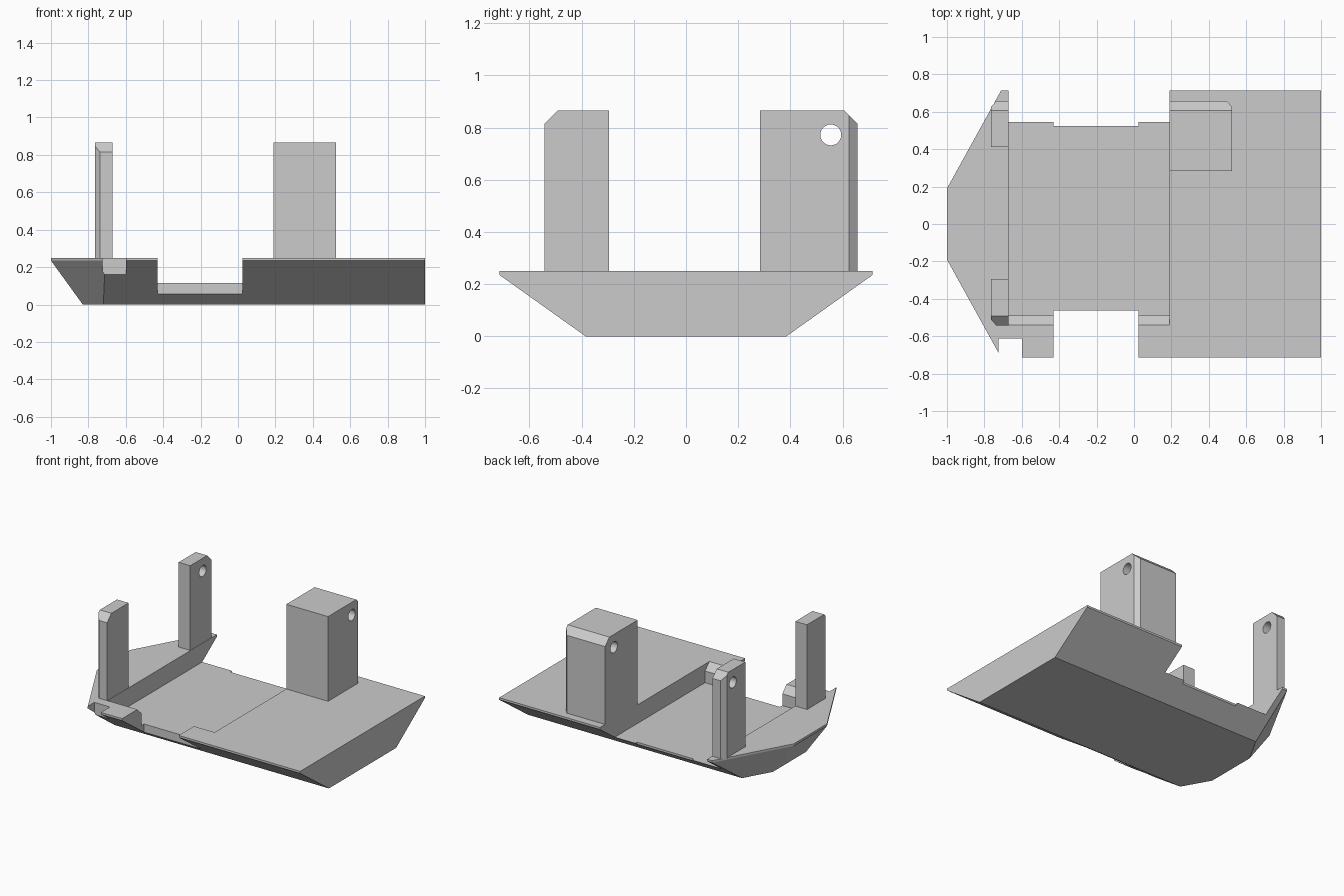
import bpy, bmesh, math
from mathutils import Matrix, Vector

if "Cube" in bpy.data.objects:
    bpy.data.objects.remove(bpy.data.objects["Cube"])

grey = bpy.data.materials.new("plain grey")
grey.use_nodes = True
grey.diffuse_color = (0.6, 0.6, 0.6, 1)
grey.node_tree.nodes["Principled BSDF"].inputs["Base Color"].default_value = (0.6, 0.6, 0.6, 1)


def finish(name, bm):
    bmesh.ops.recalc_face_normals(bm, faces=bm.faces)
    mesh = bpy.data.meshes.new(name)
    bm.to_mesh(mesh)
    bm.free()
    mesh.materials.append(grey)
    ob = bpy.data.objects.new(name, mesh)
    bpy.context.collection.objects.link(ob)
    return ob


def loft(name, *rings):
    """Closed solid through rings of 3D points."""
    bm = bmesh.new()
    loops = [[bm.verts.new(p) for p in ring] for ring in rings]
    n = len(loops[0])
    for a, b in zip(loops, loops[1:]):
        for i in range(n):
            j = (i + 1) % n
            bm.faces.new((a[i], a[j], b[j], b[i]))
    bm.faces.new(loops[0])
    bm.faces.new(loops[-1])
    return finish(name, bm)


def prism_x(name, profile, x0, x1):
    return loft(name, *[[(x, y, z) for y, z in profile] for x in (x0, x1)])


def prism_z(name, plan, z0, z1):
    return loft(name, *[[(x, y, z) for x, y in plan] for z in (z0, z1)])


def box(x0, x1, y0, y1, z0=-0.2, z1=0.5):
    return prism_z("cutter", [(x0, y0), (x1, y0), (x1, y1), (x0, y1)], z0, z1)


def cone(start, end, r0, r1, segments=48):
    """Round cutter between two points."""
    start, end = Vector(start), Vector(end)
    axis = end - start
    bm = bmesh.new()
    bmesh.ops.create_cone(bm, cap_ends=True, segments=segments, radius1=r0, radius2=r1,
                          depth=axis.length)
    turn = axis.to_track_quat('Z', 'Y').to_matrix().to_4x4()
    bm.transform(Matrix.Translation((start + end) / 2) @ turn)
    return finish("cutter", bm)


def cut(ob, *cutters):
    for c in cutters:
        mod = ob.modifiers.new("cut", 'BOOLEAN')
        mod.operation, mod.solver, mod.object = 'DIFFERENCE', 'EXACT', c
        bpy.context.view_layer.update()
        mesh = bpy.data.meshes.new_from_object(
            ob.evaluated_get(bpy.context.evaluated_depsgraph_get()))
        ob.modifiers.clear()
        ob.data = mesh
        bpy.data.objects.remove(c)


def smooth(ob):
    bpy.ops.object.select_all(action='DESELECT')
    ob.select_set(True)
    bpy.context.view_layer.objects.active = ob
    bpy.ops.object.shade_smooth_by_angle(angle=math.radians(20))


# Base plate: undercut sides, tapered end and a thin upright rim
TOP, RIM, FLOOR = 0.25, 0.235, 0.115


def outline(half, corner, tip, z):
    pts = [(1, half), (corner, half), (tip, 0.19)]
    return [(x, y, z) for x, y in pts] + [(x, -y, z) for x, y in reversed(pts)]


base = loft("base_plate", outline(0.385, -0.72, -0.83, 0),
            outline(0.715, -0.71, -1, RIM), outline(0.715, -0.71, -1, TOP))

# Pocket open to the back, with a chamfered lip along the front
lip = [(-0.49, FLOOR), (0.9, FLOOR), (0.9, 0.4), (-0.69, 0.4), (-0.49, 0.2)]
cut(base, prism_x("cutter", lip, -0.67, 0.19))

# Front gap, back trim, corner notch and curved trough
cut(base,
    box(-0.43, 0.025, -1, -0.463),
    box(-0.43, 0.025, 0.525, 1),
    box(-0.725, -0.6, -1, -0.612),
    cone((0.188, -0.243, 0.57), (0.657, -0.243, 0.57), 0.52, 0.52, 128))

# Countersunk screw holes
for x, y in [(-0.767, 0), (0.795, 0.25), (0.795, -0.248)]:
    cut(base, cone((x, y, -0.1), (x, y, 0.4), 0.04, 0.04),
        cone((x, y, 0.19), (x, y, TOP + 0.03), 0.04, 0.1))
smooth(base)


def post(name, x0, x1, inner, outer, edge_x, hole_y):
    """Upright with chamfered outer top edge, one bevelled corner and a cross hole."""
    s = 1 if outer > 0 else -1
    ob = prism_x(name, [(inner, 0.24), (outer, 0.24), (outer, 0.815),
                        (outer - 0.05 * s, 0.865), (inner, 0.865)], x0, x1)
    d = 1 if edge_x == x1 else -1
    cut(ob, prism_z("cutter", [(edge_x - 0.045 * d, outer + 0.02 * s),
                               (edge_x + 0.02 * d, outer - 0.055 * s),
                               (edge_x + 0.06 * d, outer + 0.06 * s)], 0.1, 1),
        cone((x0 - 0.1, hole_y, 0.772), (x1 + 0.1, hole_y, 0.772), 0.04, 0.04))
    return ob


# Uprights
thin_front = post("front_thin_post", -0.765, -0.672, -0.295, -0.542, -0.765, -0.442)
thin_back = post("back_thin_post", -0.765, -0.672, 0.412, 0.657, -0.765, 0.555)
block = post("back_block_post", 0.19, 0.525, 0.283, 0.657, 0.525, 0.555)
cut(block, cone((0.465, 0.555, 0.772), (0.545, 0.555, 0.772), 0.036, 0.072))
for ob in (thin_front, thin_back, block):
    smooth(ob)
